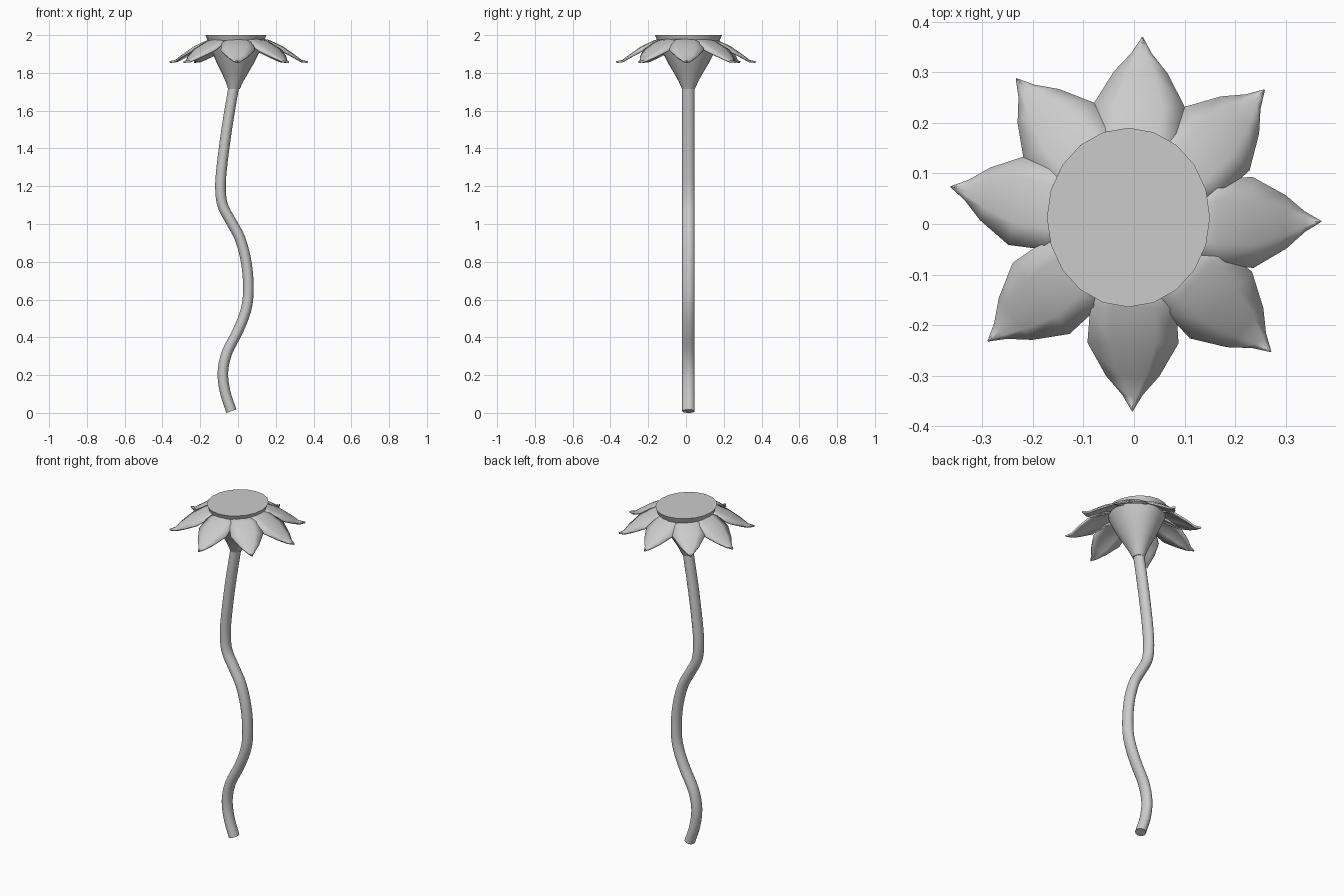
import bpy, bmesh, math
from mathutils import Vector, Matrix

if "Cube" in bpy.data.objects:
    bpy.data.objects.remove(bpy.data.objects["Cube"])

SIDES = 20
CY = 0.013  # the stem and bell sit slightly behind centre


def finish(bm, name, angle=40):
    bmesh.ops.recalc_face_normals(bm, faces=bm.faces)
    me = bpy.data.meshes.new(name)
    bm.to_mesh(me)
    bm.free()
    ob = bpy.data.objects.new(name, me)
    bpy.context.collection.objects.link(ob)
    bpy.ops.object.select_all(action='DESELECT')
    ob.select_set(True)
    bpy.context.view_layer.objects.active = ob
    bpy.ops.object.shade_smooth_by_angle(angle=math.radians(angle))
    return ob


def tube(name, rings):
    """Skin rings of (centre, side vector, depth radius) and cap both ends."""
    bm = bmesh.new()
    rows = []
    for c, side, ry in rings:
        rows.append([bm.verts.new(c + side * math.cos(a) + Vector((0, ry * math.sin(a), 0)))
                     for a in (2 * math.pi * i / SIDES for i in range(SIDES))])
    for a, b in zip(rows, rows[1:]):
        for i in range(SIDES):
            j = (i + 1) % SIDES
            bm.faces.new((a[i], a[j], b[j], b[i]))
    bm.faces.new(rows[0])
    bm.faces.new(rows[-1])
    return finish(bm, name)


# Wavy stem: smooth path through (x, z) points
path = [(-0.035, 0.009), (-0.068, 0.11), (-0.08, 0.215), (-0.058, 0.32), (0.0, 0.435),
        (0.042, 0.545), (0.055, 0.65), (0.045, 0.79), (0.012, 0.92), (-0.035, 1.01),
        (-0.078, 1.09), (-0.092, 1.17), (-0.088, 1.28), (-0.06, 1.5), (-0.022, 1.73)]
pts = [Vector((x, CY, z)) for x, z in path]
ext = [2 * pts[0] - pts[1]] + pts + [2 * pts[-1] - pts[-2]]
line = []
for k in range(1, len(ext) - 2):
    p0, p1, p2, p3 = ext[k - 1:k + 3]
    for s in range(4):
        t = s / 4
        line.append(0.5 * (2 * p1 + (p2 - p0) * t + (2 * p0 - 5 * p1 + 4 * p2 - p3) * t * t
                           + (3 * p1 - p0 - 3 * p2 + p3) * t ** 3))
line.append(pts[-1])
rings = []
for i, p in enumerate(line):
    d = (line[min(i + 1, len(line) - 1)] - line[max(i - 1, 0)]).normalized()
    rings.append((p, Vector((d.z, 0, -d.x)) * 0.028, 0.033))
tube("stem", rings)

# Flaring bell with the flat flower centre on top
bell = [(-0.022, 1.715, 0.034), (-0.019, 1.755, 0.052), (-0.016, 1.80, 0.077),
        (-0.014, 1.85, 0.107), (-0.012, 1.90, 0.133), (-0.011, 1.95, 0.157),
        (-0.011, 1.985, 0.171), (-0.011, 2.0, 0.177)]
tube("flower_bell", [(Vector((x, CY, z)), Vector((r * 0.91, 0, 0)), r) for x, z, r in bell])

# Drooping pointed petals: (distance out, height, half width, edge droop)
profile = [(0.10, 1.988, 0.05, 0.0), (0.165, 1.974, 0.085, 0.015), (0.235, 1.942, 0.09, 0.02),
           (0.30, 1.897, 0.053, 0.01), (0.338, 1.868, 0.02, 0.003), (0.37, 1.862, 0.001, 0.0)]


def petal(n, angle):
    bm = bmesh.new()
    rot = Matrix.Rotation(math.radians(angle), 4, 'Z')
    rows = [[bm.verts.new(rot @ Vector((r, w * s, z - droop * s * s)))
             for s in (-1, -0.5, 0, 0.5, 1)] for r, z, w, droop in profile]
    for a, b in zip(rows, rows[1:]):
        for i in range(4):
            bm.faces.new((a[i], b[i], b[i + 1], a[i + 1]))
    ob = finish(bm, f"petal_{n}")
    mod = ob.modifiers.new("thickness", 'SOLIDIFY')
    mod.thickness = 0.01
    mod.offset = -1


for n, angle in enumerate((0.8, 45.8, 87.4, 129, 168.5, 218.7, 269.5, 317), 1):
    petal(n, angle)
